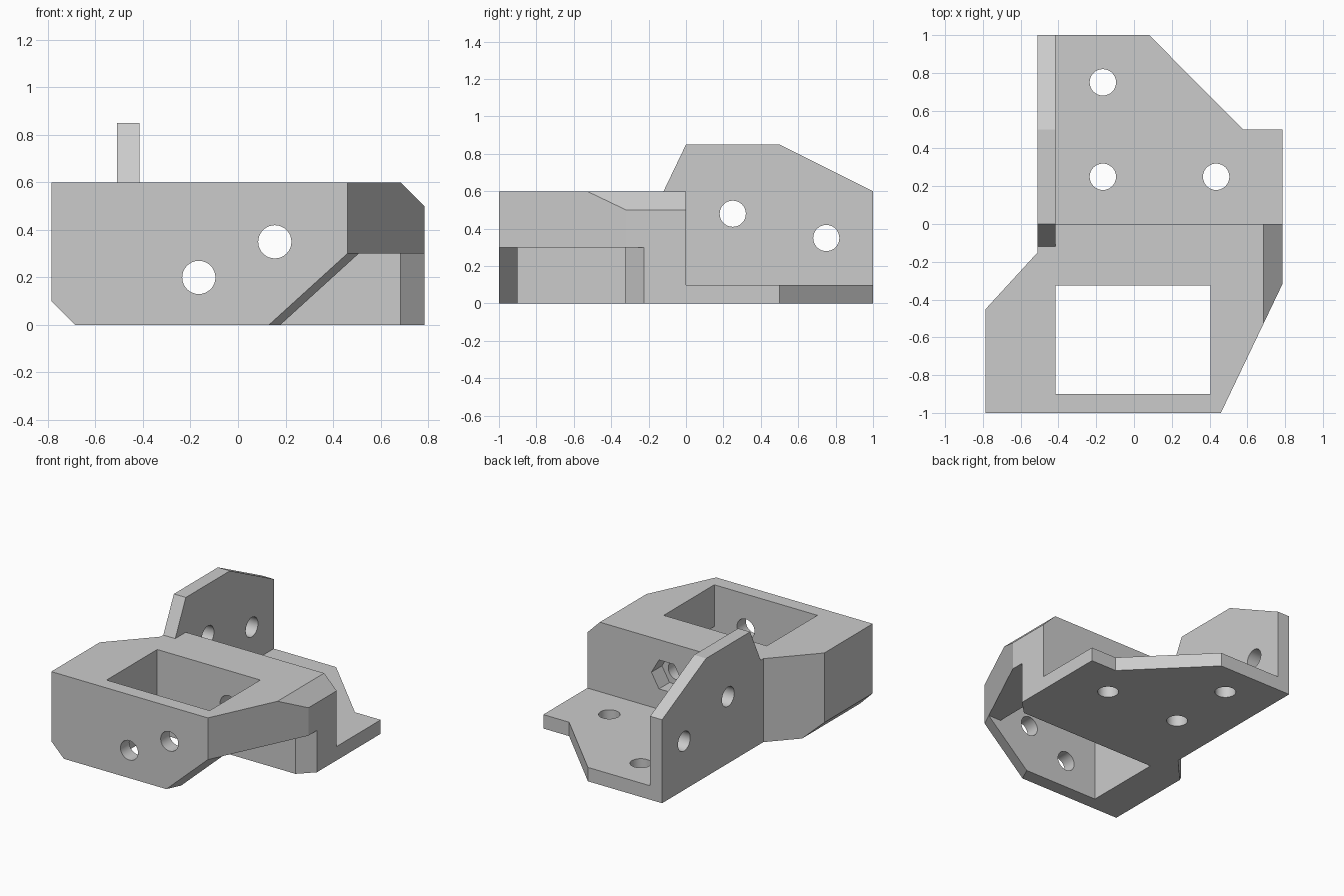
import bpy, bmesh, math
from mathutils import Vector

cube = bpy.data.objects.get("Cube")
if cube:
    bpy.data.objects.remove(cube, do_unlink=True)

grey = bpy.data.materials.new("light_grey")
grey.use_nodes = True
colour = (0.6, 0.6, 0.6, 1)
grey.diffuse_color = colour
grey.node_tree.nodes["Principled BSDF"].inputs["Base Color"].default_value = colour


def prism(name, points, sweep):
    """Solid made by sweeping a flat outline along a vector."""
    bm = bmesh.new()
    face = bm.faces.new([bm.verts.new(p) for p in points])
    swept = bmesh.ops.extrude_face_region(bm, geom=[face], use_keep_orig=True)
    moved = [v for v in swept["geom"] if isinstance(v, bmesh.types.BMVert)]
    bmesh.ops.translate(bm, verts=moved, vec=Vector(sweep))
    bmesh.ops.recalc_face_normals(bm, faces=bm.faces)
    mesh = bpy.data.meshes.new(name)
    bm.to_mesh(mesh)
    bm.free()
    mesh.materials.append(grey)
    obj = bpy.data.objects.new(name, mesh)
    bpy.context.collection.objects.link(obj)
    return obj


def plan(outline, z):
    return [(x, y, z) for x, y in outline]


def front(outline, y):
    return [(x, y, z) for x, z in outline]


def side(outline, x):
    return [(x, y, z) for y, z in outline]


def ring(u, v, radius=0.07, count=32):
    return [(u + radius * math.cos(i * math.tau / count),
             v + radius * math.sin(i * math.tau / count)) for i in range(count)]


def cut(target, points, sweep):
    """Subtract a swept outline and discard the cutter."""
    cutter = prism("cutter", points, sweep)
    cutter.hide_render = True
    mod = target.modifiers.new("cut", 'BOOLEAN')
    mod.operation, mod.solver, mod.object = 'DIFFERENCE', 'EXACT', cutter
    graph = bpy.context.evaluated_depsgraph_get()
    result = bpy.data.meshes.new_from_object(target.evaluated_get(graph))
    target.modifiers.clear()
    target.data = result
    bpy.data.objects.remove(cutter, do_unlink=True)


# Main block with angled flanks
block = prism("main_block", plan([(-.785, -1), (.46, -1), (.785, -.32), (.785, 0),
                                  (-.51, 0), (-.51, -.15), (-.785, -.45)], 0), (0, 0, .6))

# Long bevels: lower right edge and upper left edge
cut(block, front([(-.985, .3), (-.985, -.2), (-.485, -.2)], -1.5), (0, 2, 0))
cut(block, front([(.985, .3), (.985, .8), (.485, .8)], -1.5), (0, 2, 0))

# Rectangular pocket straight through
cut(block, plan([(-.415, -.9), (.405, -.9), (.405, -.325), (-.415, -.325)], -.2), (0, 0, 1))

# Undercut below the side arm, leaving a bevelled corner on the rear wall
cut(block, plan([(.3, -.9), (1, -.9), (1, -.01), (.685, -.325), (.3, -.325)], -.2), (0, 0, .5))

# Sloping end of the front wall, parallel to the angled flank
lean = .478
cut(block, front([(.02 - .05 * lean, -.1), (1, -.1), (1, .3), (.46 - .05 * lean, .3)], -1.05),
    (.2 * lean, .2, 0))

# Bolt holes through front and rear walls, with hexagonal nut recesses behind
for x, z in [(-.165, .2), (.155, .35)]:
    cut(block, front(ring(x, z), -1.5), (0, 2, 0))
    cut(block, front(ring(x, z, .12, 6), -.12), (0, .3, 0))

# Rear base plate with three screw holes
plate = prism("base_plate", plan([(-.415, 0), (.785, 0), (.785, .5), (.58, .5),
                                  (.08, 1), (-.415, 1)], 0), (0, 0, .1))
for x, y in [(-.165, .75), (-.165, .25), (.435, .25)]:
    cut(plate, plan(ring(x, y), -.2), (0, 0, .5))

# Upright side wall with two holes
wall = prism("side_wall", side([(0, 0), (1, 0), (1, .6), (.5, .85), (0, .85),
                                (-.12, .6), (0, .6)], -.51), (.095, 0, 0))
for y, z in [(.25, .48), (.75, .35)]:
    cut(wall, side(ring(y, z), -.8), (.6, 0, 0))

# Smooth hole walls, sharp edges elsewhere
bpy.ops.object.select_all(action='DESELECT')
for part in (block, plate, wall):
    part.select_set(True)
bpy.context.view_layer.objects.active = block
bpy.ops.object.shade_smooth_by_angle(angle=math.radians(25))
